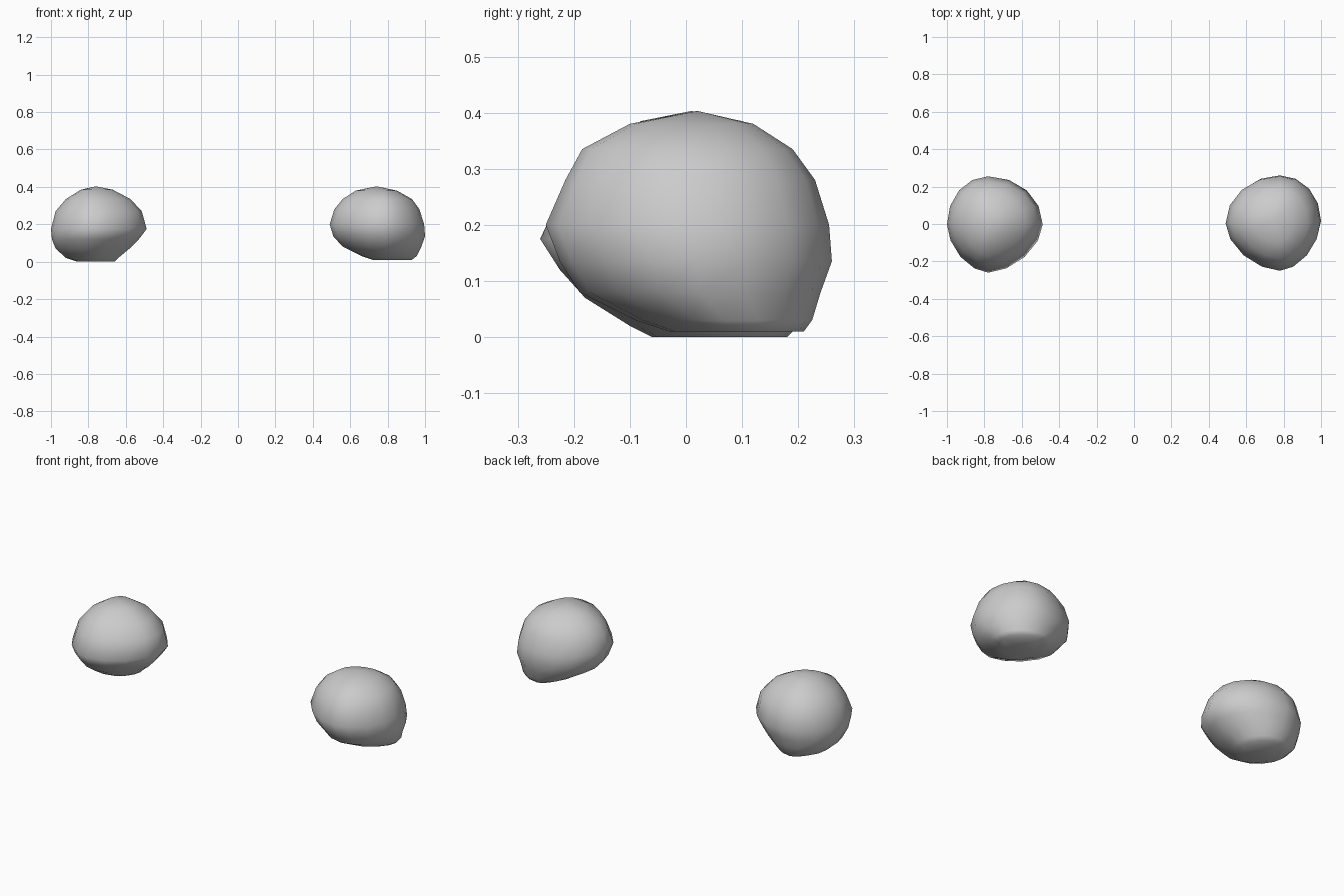
import bpy, bmesh, math

if "Cube" in bpy.data.objects:
    bpy.data.objects.remove(bpy.data.objects["Cube"])

SEGS = 16


def axis_point(lo, hi, mid, c, p):
    """Point on a lopsided ellipse axis; p > 1 gives a more pointed outline."""
    reach = (hi - mid) if c >= 0 else (mid - lo)
    return mid + math.copysign(abs(c) ** p, c) * reach


def rock(name, rows, ridge_x, top):
    """Loft a boulder through rings given as (z, x min, x max, y min, y max)."""
    bm = bmesh.new()
    rings = []
    for z, x0, x1, y0, y1 in rows:
        # ridge_x places the front tip; keep it inside narrow rings
        cx = min(max(ridge_x, x0 + 0.35 * (x1 - x0)), x1 - 0.35 * (x1 - x0))
        cy = 0.5 * (y0 + y1)
        ring = []
        for i in range(SEGS):
            a = 2 * math.pi * i / SEGS
            c, s = round(math.cos(a), 6), round(math.sin(a), 6)
            p = 1.15 if s < 0 else 1.0
            ring.append(bm.verts.new((axis_point(x0, x1, cx, c, p),
                                      axis_point(y0, y1, cy, s, p), z)))
        rings.append(ring)
    for a, b in zip(rings, rings[1:]):
        for i in range(SEGS):
            j = (i + 1) % SEGS
            bm.faces.new((a[i], a[j], b[j], b[i]))
    # flat foot and crown
    bm.faces.new(rings[0][::-1])
    tip = bm.verts.new(top)
    for i in range(SEGS):
        bm.faces.new((rings[-1][i], rings[-1][(i + 1) % SEGS], tip))
    bmesh.ops.recalc_face_normals(bm, faces=bm.faces)
    for f in bm.faces:
        f.smooth = True
    me = bpy.data.meshes.new(name)
    bm.to_mesh(me)
    bm.free()
    ob = bpy.data.objects.new(name, me)
    bpy.context.collection.objects.link(ob)
    return ob


# Right boulder: foot towards the back right, overhanging front and left
rock("right_rock", [
    (0.010, 0.72, 0.93, -0.03, 0.21),
    (0.030, 0.66, 0.955, -0.09, 0.225),
    (0.080, 0.56, 0.98, -0.19, 0.24),
    (0.135, 0.51, 1.00, -0.225, 0.26),
    (0.200, 0.49, 0.995, -0.25, 0.255),
    (0.280, 0.515, 0.97, -0.215, 0.23),
    (0.335, 0.56, 0.93, -0.185, 0.19),
    (0.380, 0.63, 0.85, -0.10, 0.12),
], 0.78, (0.74, 0.02, 0.403))

# Left boulder: broader foot, nose overhanging to the right
rock("left_rock", [
    (0.000, -0.86, -0.66, -0.06, 0.18),
    (0.020, -0.92, -0.64, -0.10, 0.20),
    (0.070, -0.975, -0.58, -0.18, 0.225),
    (0.120, -0.995, -0.53, -0.225, 0.24),
    (0.175, -1.00, -0.488, -0.26, 0.255),
    (0.270, -0.975, -0.515, -0.215, 0.23),
    (0.335, -0.92, -0.575, -0.17, 0.18),
    (0.385, -0.84, -0.67, -0.08, 0.10),
], -0.78, (-0.76, 0.01, 0.403))
